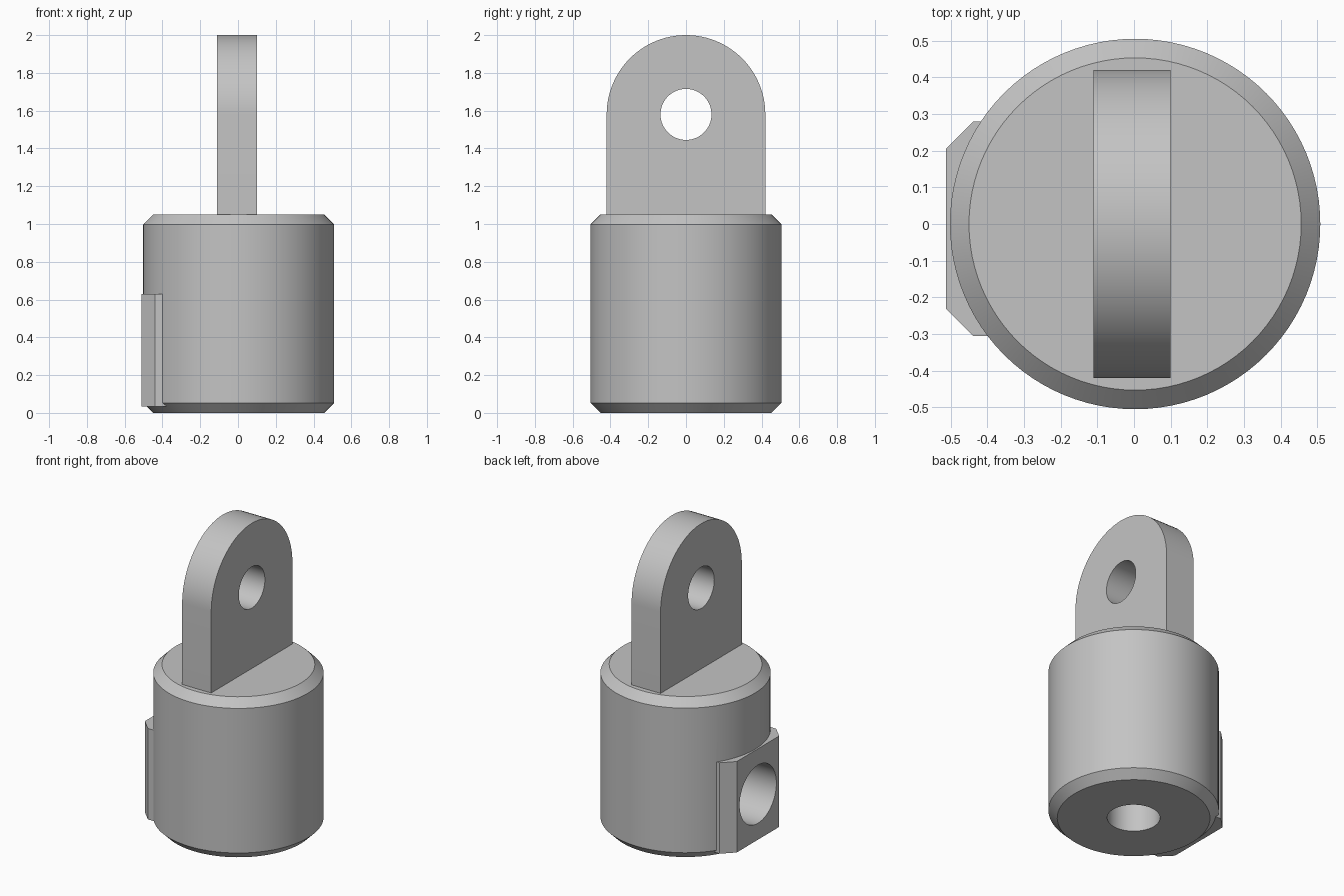
import bpy, bmesh, math
from mathutils import Vector

cube = bpy.data.objects.get("Cube")
if cube:
    bpy.data.objects.remove(cube, do_unlink=True)

AXIS_X = 0.003
steel = bpy.data.materials.new("grey_steel")
steel.use_nodes = True
GREY = (0.55, 0.55, 0.55, 1)
steel.diffuse_color = GREY
steel.node_tree.nodes["Principled BSDF"].inputs["Base Color"].default_value = GREY


def activate(obj):
    bpy.ops.object.select_all(action='DESELECT')
    obj.select_set(True)
    bpy.context.view_layer.objects.active = obj


def cylinder(name, radius, depth, centre, rotation=(0, 0, 0)):
    bpy.ops.mesh.primitive_cylinder_add(vertices=96, radius=radius, depth=depth,
                                        location=centre, rotation=rotation)
    obj = bpy.context.object
    obj.name = name
    obj.data.materials.append(steel)
    return obj


def prism(name, outline, direction):
    """Extrude a closed outline of 3D points along a direction."""
    bm = bmesh.new()
    face = bm.faces.new([bm.verts.new(p) for p in outline])
    top = bmesh.ops.extrude_face_region(bm, geom=[face])
    moved = [v for v in top["geom"] if isinstance(v, bmesh.types.BMVert)]
    bmesh.ops.translate(bm, verts=moved, vec=Vector(direction))
    bmesh.ops.recalc_face_normals(bm, faces=bm.faces)
    mesh = bpy.data.meshes.new(name)
    bm.to_mesh(mesh)
    bm.free()
    obj = bpy.data.objects.new(name, mesh)
    bpy.context.collection.objects.link(obj)
    mesh.materials.append(steel)
    return obj


def boolean(target, tool, operation):
    activate(target)
    mod = target.modifiers.new(operation, 'BOOLEAN')
    mod.object, mod.operation, mod.solver = tool, operation, 'EXACT'
    bpy.ops.object.modifier_apply(modifier=mod.name)
    bpy.data.objects.remove(tool, do_unlink=True)


# Round body with chamfered rims
body = cylinder("body", 0.505, 1.05, (AXIS_X, 0, 0.525))
activate(body)
bevel = body.modifiers.new("chamfer", 'BEVEL')
bevel.width, bevel.segments = 0.052, 1
bevel.limit_method, bevel.angle_limit = 'ANGLE', math.radians(60)
bpy.ops.object.modifier_apply(modifier=bevel.name)

# Side port block with chamfered upright edges, merged into the body
mid_y, half, cut = -0.013, 0.292, 0.073
port = [(-0.3, mid_y - half), (-0.512 + cut, mid_y - half), (-0.512, mid_y - half + cut),
        (-0.512, mid_y + half - cut), (-0.512 + cut, mid_y + half), (-0.3, mid_y + half)]
block = prism("port_block", [(x, y, 0.035) for x, y in port], (0, 0, 0.595))
boolean(body, block, 'UNION')

# Blind bores in the port and the underside
side = (0, math.pi / 2, 0)
boolean(body, cylinder("port_bore", 0.19, 0.5, (-0.51, mid_y, 0.333), side), 'DIFFERENCE')
boolean(body, cylinder("bottom_bore", 0.157, 1.0, (AXIS_X, 0, 0)), 'DIFFERENCE')

# Round-topped mounting lug with a pin hole
R, PIN_Z = 0.42, 1.58
arc = [(R * math.cos(math.pi * i / 48), PIN_Z + R * math.sin(math.pi * i / 48)) for i in range(49)]
outline = [(R, 1.05)] + arc + [(-R, 1.05)]
lug = prism("mounting_lug", [(-0.11, y, z) for y, z in outline], (0.21, 0, 0))
boolean(lug, cylinder("pin_hole", 0.135, 1, (0, 0, PIN_Z), side), 'DIFFERENCE')

for obj in (body, lug):
    activate(obj)
    bpy.ops.object.shade_smooth_by_angle(angle=math.radians(30))
